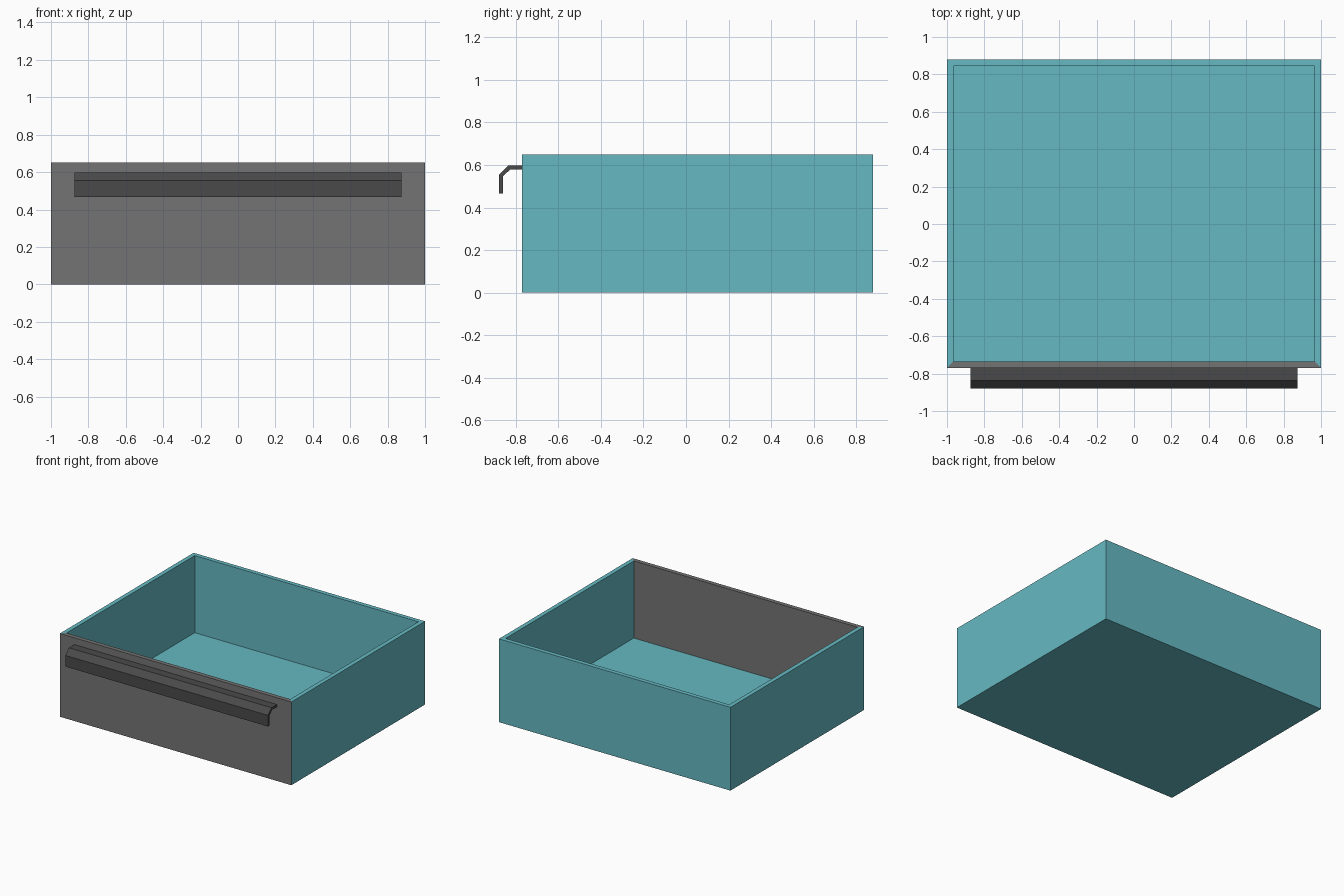
import bpy, bmesh

if "Cube" in bpy.data.objects:
    bpy.data.objects.remove(bpy.data.objects["Cube"])


def material(name, rgb):
    m = bpy.data.materials.new(name)
    m.diffuse_color = (*rgb, 1)
    m.use_nodes = True
    m.node_tree.nodes["Principled BSDF"].inputs["Base Color"].default_value = m.diffuse_color
    return m


teal = material("teal", (0.133, 0.485, 0.545))
grey = material("mid_grey", (0.175, 0.175, 0.175))
dark = material("dark_grey", (0.068, 0.068, 0.068))


def finish(name, bm, mats):
    bmesh.ops.recalc_face_normals(bm, faces=bm.faces)
    me = bpy.data.meshes.new(name)
    bm.to_mesh(me)
    bm.free()
    for m in mats:
        me.materials.append(m)
    ob = bpy.data.objects.new(name, me)
    bpy.context.collection.objects.link(ob)
    return ob


# Open drawer box: rings of a rectangle, outside bottom -> rim -> inside floor
X, Y0, Y1, H, T, FLOOR = 1.0, -0.77, 0.88, 0.65, 0.034, 0.048
bm = bmesh.new()


def ring(inset, z):
    x, a, b = X - inset, Y0 + inset, Y1 - inset
    return [bm.verts.new(p) for p in ((-x, a, z), (x, a, z), (x, b, z), (-x, b, z))]


rings = [ring(0, 0), ring(0, H), ring(T, H), ring(T, FLOOR)]
for lo, hi in zip(rings, rings[1:]):
    for i in range(4):
        j = (i + 1) % 4
        f = bm.faces.new((lo[i], lo[j], hi[j], hi[i]))
        f.material_index = 1 if i == 0 else 0  # front panel is grey
bm.faces.new(rings[0])
bm.faces.new(rings[-1])
finish("drawer_box", bm, [teal, grey])

# Handle: bent strip profile extruded across the front
profile = [(-0.77, 0.597), (-0.836, 0.597), (-0.88, 0.554), (-0.88, 0.467),
           (-0.861, 0.467), (-0.861, 0.546), (-0.828, 0.578), (-0.77, 0.578)]
bm = bmesh.new()
W = 0.875
face = bm.faces.new([bm.verts.new((-W, y, z)) for y, z in profile])
ext = bmesh.ops.extrude_face_region(bm, geom=[face], use_keep_orig=True)
bmesh.ops.translate(bm, vec=(2 * W, 0, 0),
                    verts=[v for v in ext["geom"] if isinstance(v, bmesh.types.BMVert)])
finish("handle", bm, [dark])
